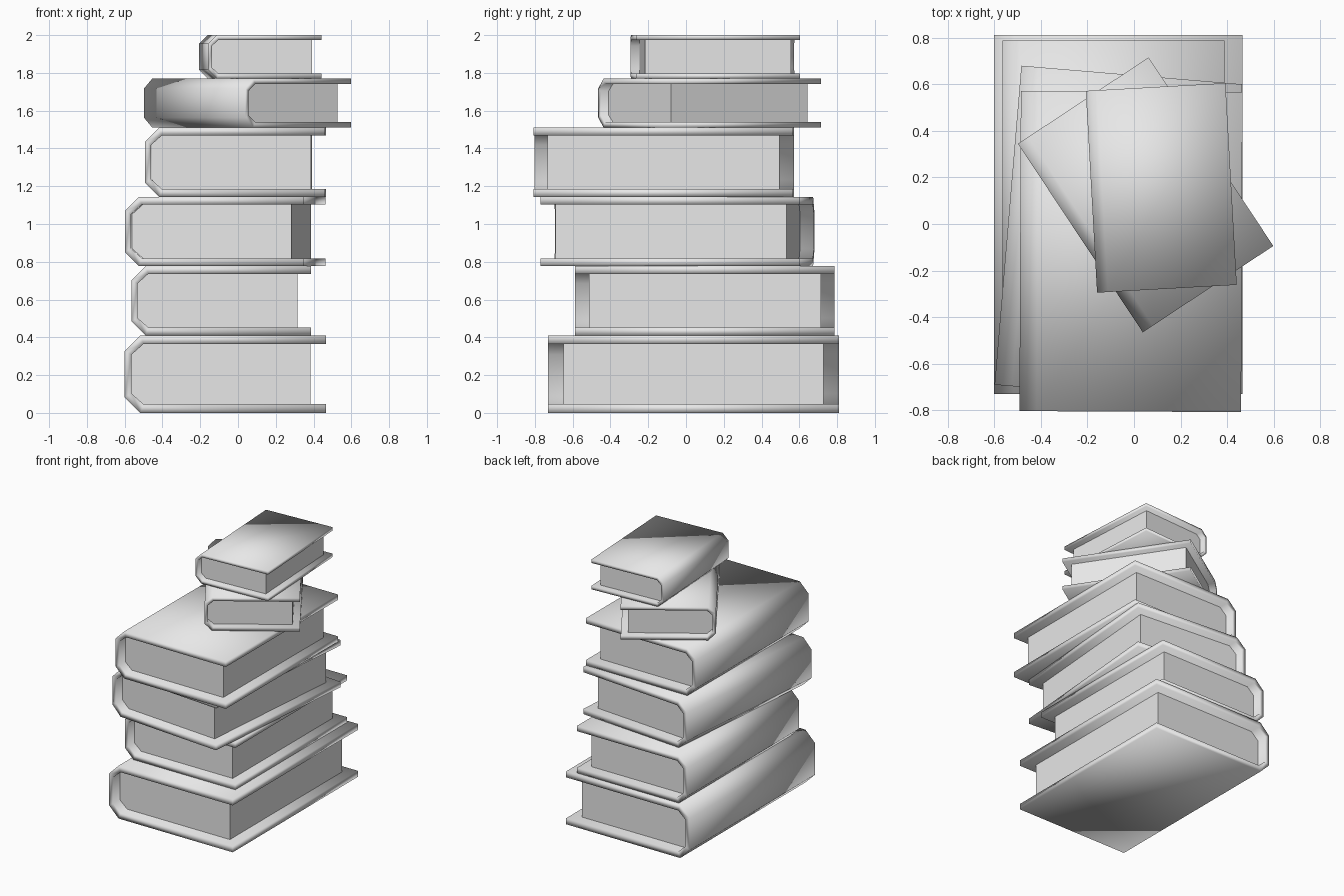
import bpy
import bmesh
from math import radians

cube = bpy.data.objects.get("Cube")
if cube:
    bpy.data.objects.remove(cube, do_unlink=True)

grey = bpy.data.materials.new("plain_grey")
grey.use_nodes = True
colour = (0.8, 0.8, 0.8, 1)
grey.diffuse_color = colour
grey.node_tree.nodes["Principled BSDF"].inputs["Base Color"].default_value = colour

# Proportions of the full-size book, spine on -x
W, L, H = 1.066, 1.54, 0.411
BOARD, SPINE, CHAMFER, OVERHANG = 0.046, 0.036, 0.083, 0.082


def c_profile(left, right, low, high, cx, cz):
    """Open outline: bottom edge, chamfered spine, top edge."""
    return [(right, low), (left + cx, low), (left, low + cz),
            (left, high - cz), (left + cx, high), (right, high)]


def extrude_faces(name, points, faces, depth, smooth):
    """Turn a flat xz section into a solid centred on y = 0."""
    bm = bmesh.new()
    verts = [bm.verts.new((x, -depth / 2, z)) for x, z in points]
    section = [bm.faces.new([verts[i] for i in f]) for f in faces]
    result = bmesh.ops.extrude_face_region(bm, geom=section, use_keep_orig=True)
    moved = [e for e in result["geom"] if isinstance(e, bmesh.types.BMVert)]
    bmesh.ops.translate(bm, verts=moved, vec=(0, depth, 0))
    bmesh.ops.recalc_face_normals(bm, faces=bm.faces)
    for face in bm.faces:
        face.smooth = smooth
    mesh = bpy.data.meshes.new(name)
    bm.to_mesh(mesh)
    bm.free()
    mesh.materials.append(grey)
    return mesh


# Cover wraps around the spine; pages fill its inside
outer = c_profile(-W / 2, W / 2, 0, H, CHAMFER, CHAMFER)
inner = c_profile(-W / 2 + SPINE, W / 2, BOARD, H - BOARD, 0.064, 0.057)
n = len(outer)
cover_mesh = extrude_faces("cover", outer + inner,
                           [(i, i + 1, n + i + 1, n + i) for i in range(n - 1)],
                           L, True)
block = c_profile(-W / 2 + SPINE, W / 2 - OVERHANG, BOARD, H - BOARD, 0.064, 0.057)
pages_mesh = extrude_faces("pages", block, [range(n)], L - 2 * OVERHANG, False)

# Stack from the bottom up: name, scale, centre x, centre y, turn in degrees
stack = [
    ("bottom_book", 1.0, -0.067, 0.04, 0),
    ("second_book", 0.892, -0.088, 0.1, 0),
    ("third_book", 0.892, -0.067, -0.045, -4.8),
    ("fourth_book", 0.892, -0.013, -0.118, -0.25),
    ("fifth_book", 0.63, 0.05, 0.125, 33.5),
    ("top_book", 0.563, 0.117, 0.155, 3.2),
]
z = 0
for name, scale, x, y, turn in stack:
    for part, mesh in (("cover", cover_mesh), ("pages", pages_mesh)):
        obj = bpy.data.objects.new(f"{name}_{part}", mesh)
        bpy.context.collection.objects.link(obj)
        obj.location = (x, y, z)
        obj.rotation_euler.z = radians(turn)
        obj.scale = (scale,) * 3
    z += H * scale
